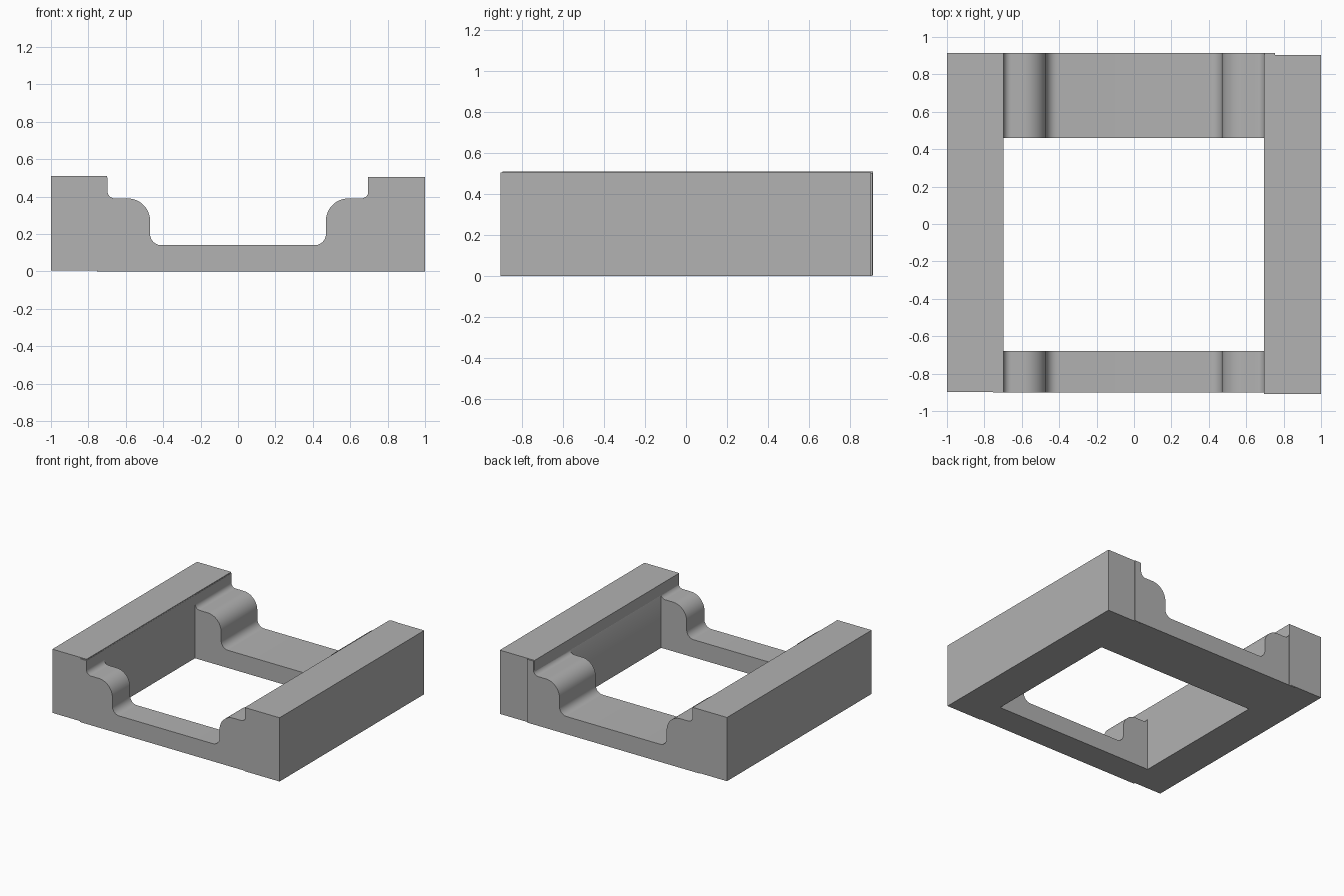
import bpy, bmesh, math

if "Cube" in bpy.data.objects:
    bpy.data.objects.remove(bpy.data.objects["Cube"])

grey = bpy.data.materials.new("plain grey")
grey.diffuse_color = (0.445, 0.445, 0.445, 1)
grey.use_nodes = True
grey.node_tree.nodes["Principled BSDF"].inputs["Base Color"].default_value = grey.diffuse_color


def extrude_profile(name, pts, y0, y1):
    """Extrude a closed x-z outline along y."""
    bm = bmesh.new()
    face = bm.faces.new([bm.verts.new((x, y0, z)) for x, z in pts])
    res = bmesh.ops.extrude_face_region(bm, geom=[face])
    for v in res["geom"]:
        if isinstance(v, bmesh.types.BMVert):
            v.co.y = y1
    bmesh.ops.recalc_face_normals(bm, faces=bm.faces[:])
    me = bpy.data.meshes.new(name)
    bm.to_mesh(me)
    bm.free()
    me.materials.append(grey)
    ob = bpy.data.objects.new(name, me)
    bpy.context.collection.objects.link(ob)
    return ob


def block(name, x0, x1, y0, y1, z0, z1):
    return extrude_profile(name, [(x0, z0), (x1, z0), (x1, z1), (x0, z1)], y0, y1)


def arc(cx, cz, r, a0, a1, n):
    return [(cx + r * math.cos(math.radians(a0 + (a1 - a0) * i / n)),
             cz + r * math.sin(math.radians(a0 + (a1 - a0) * i / n))) for i in range(n + 1)]


def boolean(target, other, op):
    m = target.modifiers.new(op, 'BOOLEAN')
    m.operation = op
    m.object = other
    m.solver = 'EXACT'
    bpy.context.view_layer.objects.active = target
    bpy.ops.object.modifier_apply(modifier=m.name)
    bpy.data.objects.remove(other)


# stepped ogee outline of the cradle, left half then mirrored
left = [(-0.755, 0.0), (-0.755, 0.502), (-0.698, 0.502)]
left += arc(-0.658, 0.43, 0.04, 180, 270, 8)
left += arc(-0.59, 0.27, 0.12, 90, 0, 16)
left += arc(-0.41, 0.20, 0.06, 180, 270, 10)
outline = left + [(-x, z) for x, z in reversed(left)]
frame = extrude_profile("cradle_frame", outline, -0.902, 0.913)

# side rails, slightly offset from the cross pieces
boolean(frame, block("left_rail", -1, -0.70, -0.897, 0.915, 0.005, 0.51), 'UNION')
boolean(frame, block("right_rail", 0.695, 1, -0.908, 0.904, -0.0003, 0.505), 'UNION')

# rectangular opening through the middle
boolean(frame, block("opening_cutter", -0.699, 0.694, -0.68, 0.46, -0.2, 0.8), 'DIFFERENCE')

# smooth curved steps, keep edges sharp
bpy.ops.object.select_all(action='DESELECT')
frame.select_set(True)
bpy.context.view_layer.objects.active = frame
bpy.ops.object.shade_smooth_by_angle(angle=math.radians(30))
